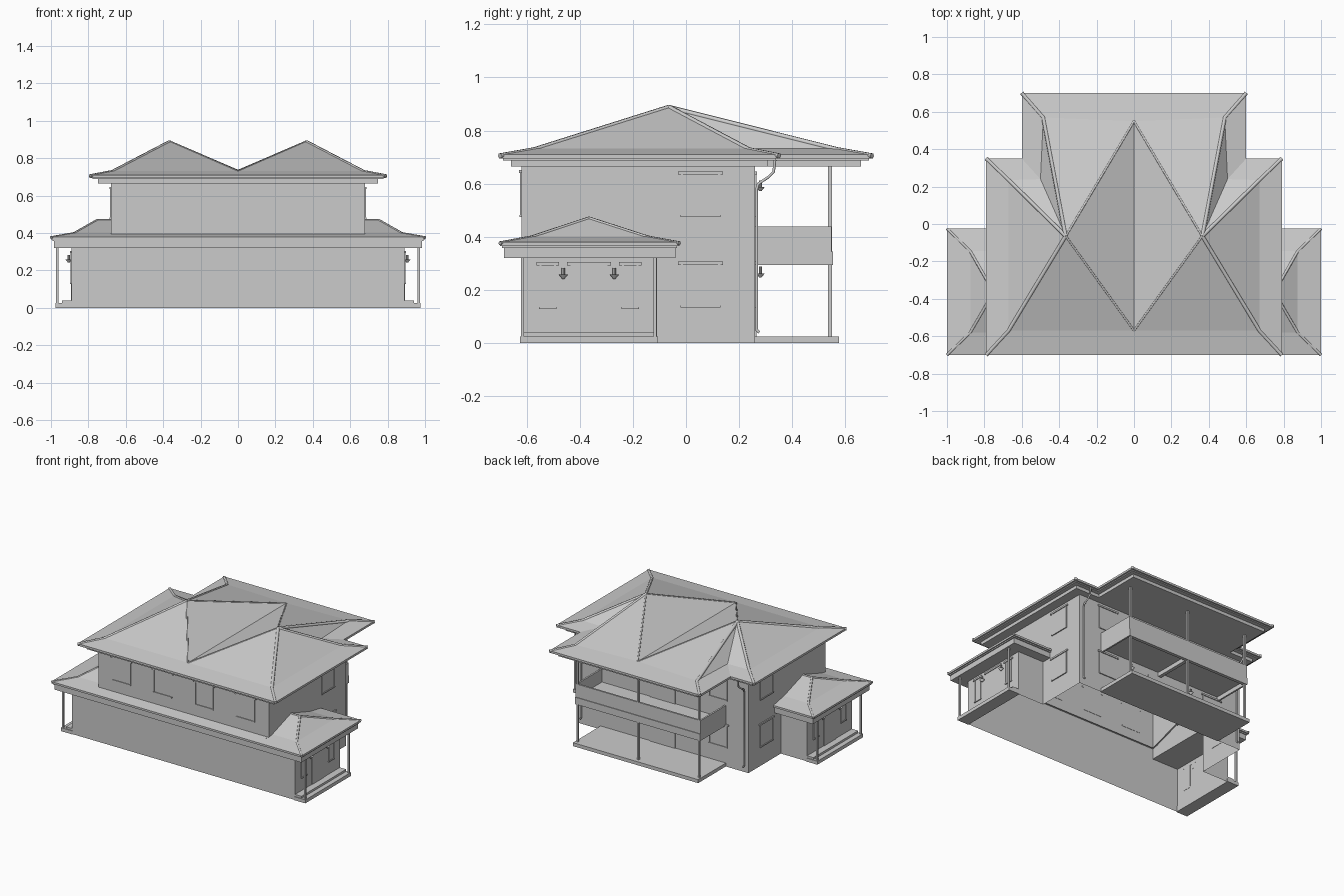
import bpy, bmesh, math
from mathutils import Vector

if "Cube" in bpy.data.objects:
    bpy.data.objects.remove(bpy.data.objects["Cube"])


def mesh(name, verts, faces, mirror=False):
    me = bpy.data.meshes.new(name)
    me.from_pydata(verts, [], faces)
    bm = bmesh.new()
    bm.from_mesh(me)
    bmesh.ops.recalc_face_normals(bm, faces=bm.faces)
    bm.to_mesh(me)
    bm.free()
    ob = bpy.data.objects.new(name, me)
    bpy.context.collection.objects.link(ob)
    if mirror:
        ob.modifiers.new("mirror", "MIRROR")
    return ob


def prism(name, half, z0, z1, caps=True):
    """Extrude an outline given as its right half (front to back)."""
    pts = half + [(-x, y) for x, y in reversed(half) if x > 0]
    n = len(pts)
    verts = [(x, y, z) for z in (z0, z1) for x, y in pts]
    faces = [(i, (i + 1) % n, n + (i + 1) % n, n + i) for i in range(n)]
    if caps:
        faces += [tuple(range(n)), tuple(range(n, 2 * n))]
    return mesh(name, verts, faces)


def box(name, x, y, z, mirror=False):
    v = [(a, b, c) for c in z for b in y for a in x]
    f = [(0, 1, 3, 2), (4, 5, 7, 6), (0, 1, 5, 4), (2, 3, 7, 6), (0, 2, 6, 4), (1, 3, 7, 5)]
    return mesh(name, v, f, mirror)


def tube(name, pts, r):
    """Round bar along a path, on both sides of the house."""
    for s in (1, -1):
        cu = bpy.data.curves.new(name, "CURVE")
        cu.dimensions = "3D"
        cu.bevel_depth = r
        cu.bevel_resolution = 1
        cu.use_fill_caps = True
        sp = cu.splines.new("POLY")
        sp.points.add(len(pts) - 1)
        for p, q in zip(sp.points, pts):
            p.co = (q[0] * s, q[1], q[2], 1)
        bpy.context.collection.objects.link(bpy.data.objects.new(name, cu))


def wall_box(name, side, plane, c, w, z, d):
    """Thin box on a wall: side 'x' (right), 'f' (front) or 'b' (back)."""
    u = (c - w / 2, c + w / 2)
    if side == "x":
        box(name, (plane - .002, plane + d), u, z, True)
    else:
        k = -1 if side == "f" else 1
        box(name, u, sorted((plane - k * .002, plane + k * d)), z, True)


def window(side, plane, c, w, z0, z1):
    wall_box("window_pane", side, plane, c, w - .03, (z0, z1 - .012), .002)
    wall_box("window_lintel", side, plane, c, w, (z1 - .012, z1), .008)
    wall_box("window_sill", side, plane, c, w - .02, (z0 - .006, z0 + .002), .007)
    for s in (-1, 1):
        wall_box("window_jamb", side, plane, c + s * (w / 2 - .015), .008, (z0, z1 - .012), .005)


def lamp(x, y, z):
    for s in (1, -1):
        bpy.ops.mesh.primitive_cone_add(vertices=12, radius1=.004, radius2=.017, depth=.016,
                                        location=(x * s, y, z))
        bpy.context.object.name = "lamp_shade"
        bpy.ops.mesh.primitive_cylinder_add(vertices=8, radius=.006, depth=.03,
                                            location=(x * s, y, z + .018))
        bpy.context.object.name = "lamp_stem"


# walls, open underneath
prism("lower_walls", [(.89, -.62), (.89, -.11), (.68, -.11), (.68, .26)], 0, .34, False)
prism("upper_walls", [(.68, -.62), (.68, .26)], .32, .68, False)

# main roof: two flared pyramids joined by a valley, with a rear wing
E, L = .71, .733
rv = [(.79, -.70, E), (.79, .35, E), (.60, .35, E), (.60, .70, E), (0, -.70, E), (0, .70, E),
      (.67, -.57, L), (.67, .235, L), (.50, .24, L), (.485, .57, L), (0, -.57, L), (0, .55, L + .002),
      (.365, -.065, .892)]
rf = [(0, 4, 10, 6), (10, 12, 6), (0, 1, 7, 6), (6, 12, 7), (1, 2, 8, 7), (7, 8, 12),
      (2, 3, 9, 8), (8, 9, 12), (3, 5, 11, 9), (9, 11, 12), (10, 11, 12)]
mesh("main_roof", rv, rf, True)
for path in ((0, 6, 12), (1, 7, 12), (3, 9, 12), (10, 12), (11, 12)):
    r = .011 if len(path) == 3 else .006
    tube("ridge_cap", [Vector(rv[i]) - Vector((0, 0, r * .5)) for i in path], r)


def inset_outline(d):
    return [(.79 - d, -.70 + d), (.79 - d, .35 - d), (.60 - d, .35 - d), (.60 - d, .70 - d)]


prism("main_gutter", inset_outline(0), .695, E)
prism("main_eave_trim", inset_outline(.012), .688, .697)
prism("main_soffit", inset_outline(.042), .665, .69)

# lower roof: hipped porch wings and a strip along the front
e, l, t = .38, .402, .473
pv = [(1, -.70, e), (1, -.025, e), (.67, -.025, e), (.67, -.70, e), (.875, -.58, l), (.875, -.145, l),
      (.67, -.145, l), (.67, -.58, l), (.75, -.365, t), (.67, -.365, t)]
pf = [(0, 1, 5, 4), (1, 2, 6, 5), (3, 0, 4, 7), (4, 5, 8), (5, 6, 9, 8), (7, 4, 8, 9)]
mesh("porch_roof", pv, pf, True)
for path in ((0, 4, 8), (1, 5, 8), (8, 9)):
    tube("porch_ridge_cap", [Vector(pv[i]) - Vector((0, 0, .004)) for i in path], .008)
mesh("front_roof_strip", [(-.67, -.70, e), (.67, -.70, e), (.67, -.61, .397), (-.67, -.61, .397)],
     [(0, 1, 2, 3)])


def lower_band(name, d, z0, z1):
    prism(name, [(1 - d, -.70 + d), (1 - d, -.025 - d), (.68, -.025 - d), (.68, -.62)], z0, z1)


lower_band("lower_gutter", 0, .366, e)
lower_band("lower_eave_trim", .008, .358, .368)
lower_band("lower_fascia", .015, .32, .362)

# side porches
box("porch_slab", (.885, .975), (-.625, -.105), (0, .025), True)
box("porch_step", (.885, .94), (-.62, -.11), (.02, .04), True)
for y in (-.615, -.117):
    box("porch_column", (.96, .972), (y - .006, y + .006), (.02, .33), True)
wall_box("side_door", "x", .89, -.365, .14, (.04, .30), .004)
wall_box("side_door_lintel", "x", .89, -.365, .165, (.293, .305), .009)
for y in (-.52, -.21):
    window("x", .89, y, .085, .135, .305)
for y in (-.462, -.27):
    lamp(.905, y, .25)

# windows of the main block
for z in (.14, .48):
    window("x", .68, .055, .17, z, z + .167)
    window("b", .26, .44, .17, z, z + .167)
for x in (.165, .495):
    window("f", -.62, x, .17, .48, .652)

# rear porch and balcony
box("rear_slab", (-.5, .5), (.255, .575), (0, .025))
for z in (.025, .345):
    box("rear_door", (-.1, .1), (.255, .266), (z, z + .25))
box("balcony_deck", (-.49, .49), (.255, .545), (.325, .345))
box("balcony_rear_rail", (-.5, .5), (.535, .548), (.34, .44))
box("balcony_rear_beam", (-.5, .5), (.53, .553), (.295, .345))
box("balcony_middle_beam", (-.012, .012), (.255, .54), (.295, .33))
box("balcony_side_rail", (.488, .5), (.255, .548), (.295, .44), True)
for x in (-.485, 0, .485):
    box("rear_column", (x - .006, x + .006), (.535, .549), (.02, .67))
for z in (.255, .58):
    lamp(.25, .28, z)

# rain pipes at the rear corners
tube("rain_pipe", [(.65, .335, .69), (.65, .33, .645), (.65, .31, .625), (.65, .272, .6),
                   (.65, .266, .58), (.65, .266, .05), (.65, .276, .04)], .006)
